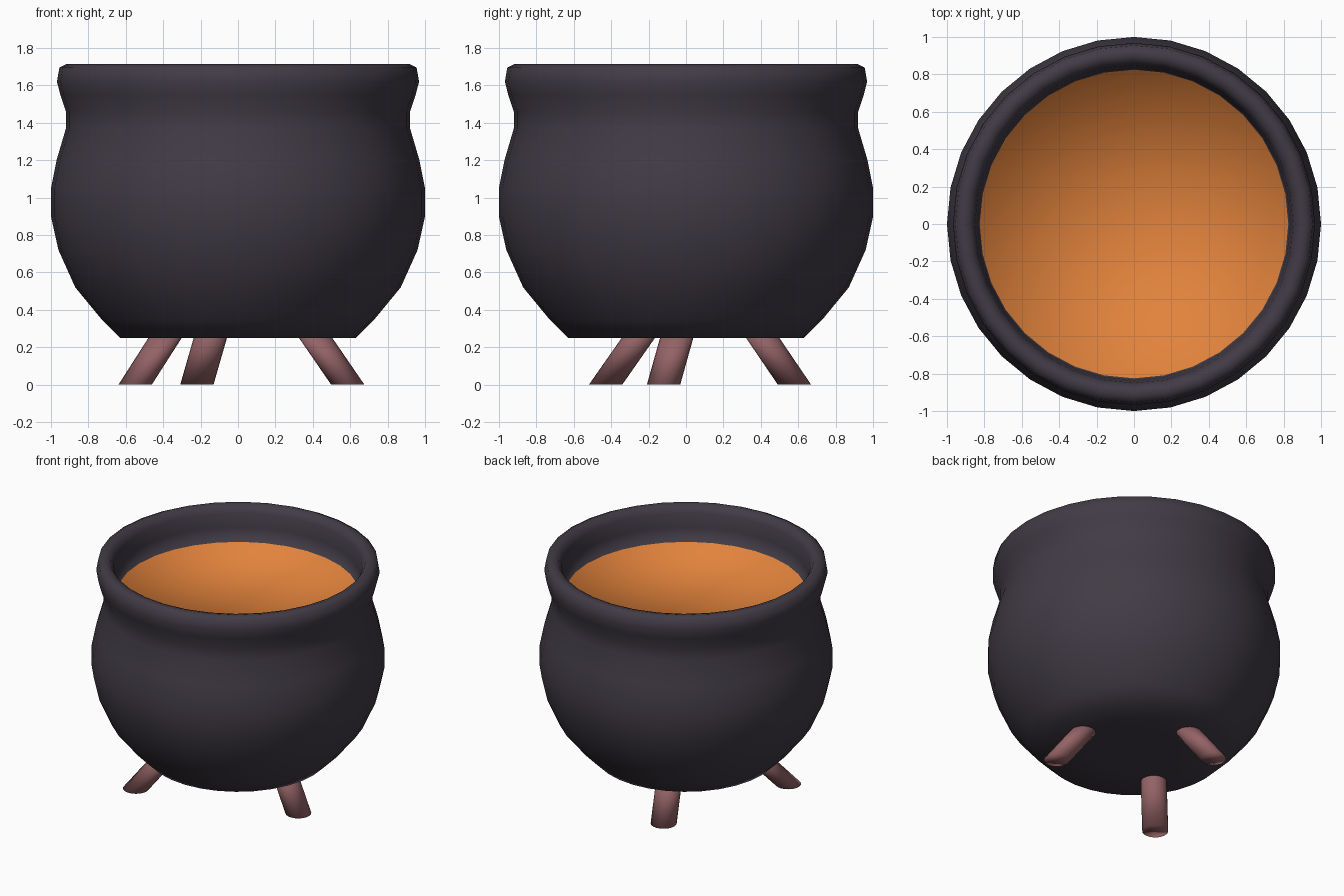
import bpy, bmesh, math

if "Cube" in bpy.data.objects:
    bpy.data.objects.remove(bpy.data.objects["Cube"])


def material(name, rgb):
    m = bpy.data.materials.new(name)
    lin = [((c / 255 + 0.055) / 1.055) ** 2.4 for c in rgb]
    m.diffuse_color = (*lin, 1)
    m.use_nodes = True
    m.node_tree.nodes["Principled BSDF"].inputs["Base Color"].default_value = m.diffuse_color
    return m


IRON = material("dark iron", (65, 59, 69))
BREW = material("orange brew", (226, 131, 60))
WOOD = material("reddish brown", (148, 99, 102))


def make_object(name, bm, mats):
    bmesh.ops.recalc_face_normals(bm, faces=bm.faces)
    for f in bm.faces:
        f.smooth = True
    me = bpy.data.meshes.new(name)
    bm.to_mesh(me)
    bm.free()
    for m in mats:
        me.materials.append(m)
    ob = bpy.data.objects.new(name, me)
    bpy.context.collection.objects.link(ob)
    return ob


def bridge(bm, a, b):
    n = len(a)
    for i in range(n):
        bm.faces.new((a[i], a[(i + 1) % n], b[(i + 1) % n], b[i]))


def fan(bm, rim, centre, mat=0):
    c = bm.verts.new(centre)
    for i in range(len(rim)):
        f = bm.faces.new((rim[i], rim[(i + 1) % len(rim)], c))
        f.material_index = mat


def ring(bm, x, y, z, r, n):
    return [bm.verts.new((x + r * math.cos(2 * math.pi * i / n),
                          y + r * math.sin(2 * math.pi * i / n), z)) for i in range(n)]


# pot: lathe profile from the base, over the rim and down to the brew surface
profile = [(0.3, 0.25), (0.63, 0.25), (0.73, 0.35), (0.87, 0.52), (0.96, 0.72), (1.0, 0.90),
           (1.0, 1.05), (0.97, 1.20), (0.92, 1.37), (0.92, 1.46), (0.95, 1.55),
           (0.968, 1.62), (0.955, 1.695), (0.915, 1.715),
           (0.875, 1.705), (0.85, 1.66), (0.835, 1.56), (0.825, 1.455)]
bm = bmesh.new()
rings = [ring(bm, 0, 0, z, r, 32) for r, z in profile]
for a, b in zip(rings, rings[1:]):
    bridge(bm, a, b)
fan(bm, rings[0], (0, 0, 0.25))
# brew surface, softly blended into the wall
fan(bm, rings[-1], (0, 0, 1.455), 1)
make_object("cauldron_pot", bm, [IRON, BREW])

# three splayed legs: slanted cylinders with level ends (foot point, point at z = 0.25)
legs = {"leg_right": ((0.587, -0.12), (0.415, -0.05)),
        "leg_back": ((-0.22, 0.58), (-0.148, 0.41)),
        "leg_front_left": ((-0.55, -0.43), (-0.39, -0.255))}
for name, (foot, hip) in legs.items():
    t = 0.31 / 0.25
    top = [f + (h - f) * t for f, h in zip(foot, hip)]
    bm = bmesh.new()
    a = ring(bm, *foot, 0, 0.089, 20)
    b = ring(bm, *top, 0.31, 0.089, 20)
    bridge(bm, a, b)
    bm.faces.new(a)
    bm.faces.new(b)
    make_object(name, bm, [WOOD])
